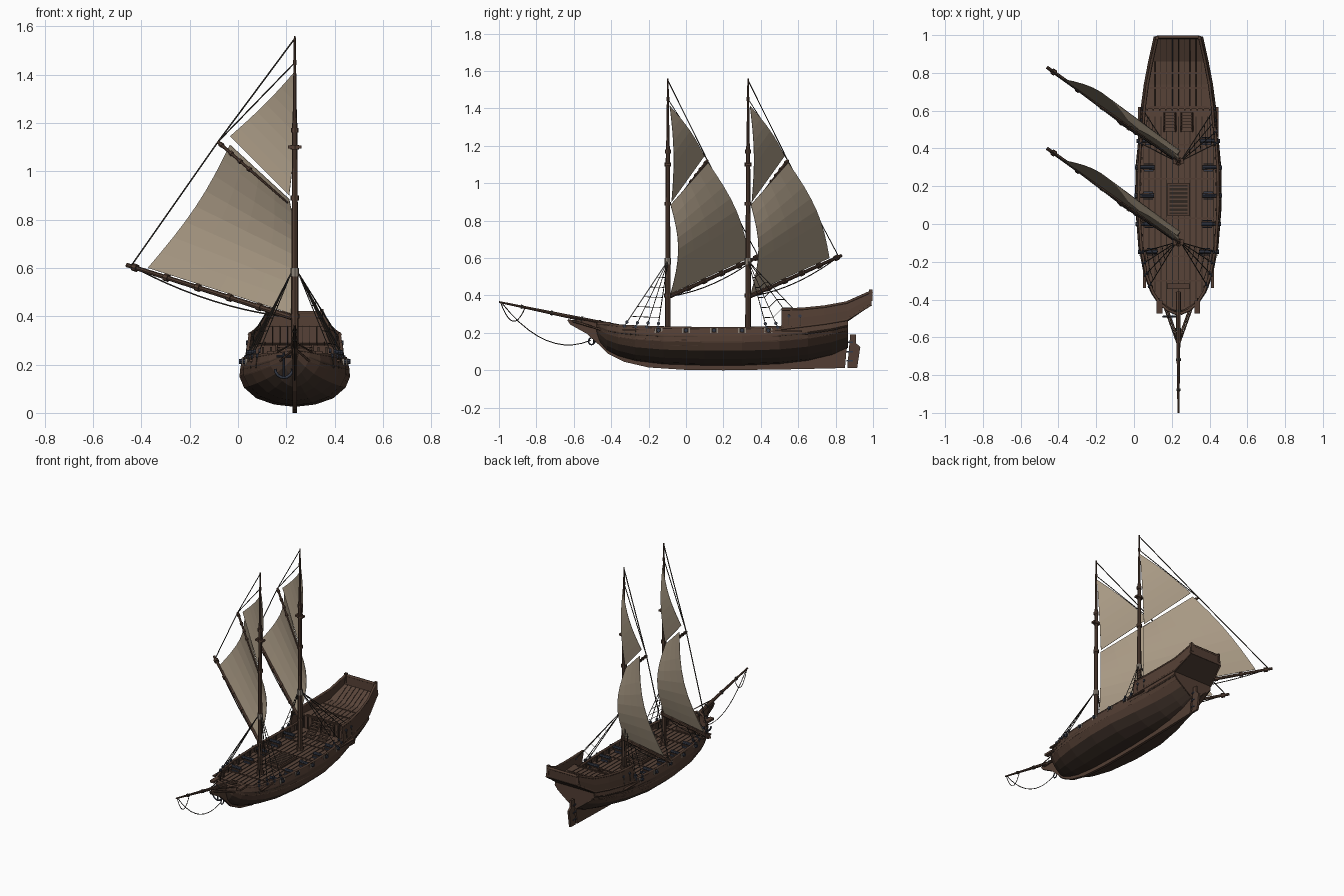
import bpy, bmesh, math
from mathutils import Vector as V

if "Cube" in bpy.data.objects:
    bpy.data.objects.remove(bpy.data.objects["Cube"])

def mat(name, r, g, b):
    m = bpy.data.materials.new(name)
    m.diffuse_color = (r, g, b, 1)
    m.use_nodes = True
    m.node_tree.nodes["Principled BSDF"].inputs["Base Color"].default_value = m.diffuse_color
    return m

WOOD = mat("brown wood", .085, .048, .033)
DARK = mat("dark hull wood", .046, .029, .021)
DECK = mat("deck wood", .098, .057, .040)
SEAM = mat("deck seams", .030, .020, .015)
SAIL = mat("sail cloth", .40, .325, .235)
ROPE = mat("rope", .045, .038, .032)
IRON = mat("blue iron", .035, .042, .062)
PALE = mat("pale fittings", .27, .23, .19)
BOWY = -0.475

def obj(name, verts, faces, m, solid=0, off=0):
    me = bpy.data.meshes.new(name)
    me.from_pydata([tuple(v) for v in verts], [], faces)
    bm = bmesh.new(); bm.from_mesh(me)
    bmesh.ops.recalc_face_normals(bm, faces=bm.faces)
    bm.to_mesh(me); bm.free()
    me.materials.append(m)
    o = bpy.data.objects.new(name, me)
    bpy.context.collection.objects.link(o)
    if solid:
        s = o.modifiers.new("thickness", 'SOLIDIFY')
        s.thickness, s.offset = solid, off
    return o

def grid(name, rows, m, solid=0, off=0):
    n = len(rows[0])
    f = [(i*n+j, i*n+j+1, i*n+n+j+1, i*n+n+j) for i in range(len(rows)-1) for j in range(n-1)]
    return obj(name, [p for r in rows for p in r], f, m, solid, off)

def box(name, c, s, m):
    v = [(c[0]+a*s[0]/2, c[1]+b*s[1]/2, c[2]+d*s[2]/2) for a in (-1, 1) for b in (-1, 1) for d in (-1, 1)]
    return obj(name, v, [(0,1,3,2), (4,6,7,5), (0,4,5,1), (2,3,7,6), (0,2,6,4), (1,5,7,3)], m)

def cyl(name, p, q, r1, r2, m, n=8):
    p, q = V(p), V(q)
    rot = (q-p).to_track_quat('Z', 'Y')
    v = [c + rot @ V((r*math.cos(6.28319*k/n), r*math.sin(6.28319*k/n), 0)) for c, r in ((p, r1), (q, r2)) for k in range(n)]
    f = [(k, (k+1) % n, n+(k+1) % n, n+k) for k in range(n)] + [tuple(range(n)), tuple(range(n, 2*n))]
    return obj(name, v, f, m)

def tube(name, pts, r, m, res=0):
    c = bpy.data.curves.new(name, 'CURVE')
    c.dimensions, c.bevel_depth, c.bevel_resolution, c.use_fill_caps = '3D', r, res, True
    s = c.splines.new('POLY'); s.points.add(len(pts)-1)
    for p, q in zip(s.points, pts):
        p.co = (*q, 1)
    c.materials.append(m)
    o = bpy.data.objects.new(name, c)
    bpy.context.collection.objects.link(o)

def sag(name, p, q, d, r=.0026, m=ROPE):
    p, q = V(p), V(q)
    tube(name, [p.lerp(q, t/10) - V((0, 0, d*4*(t/10)*(1-t/10))) for t in range(11)], r, m)

def plate(name, pts, t, m):
    n = len(pts)
    v = [(x, y, z) for x in (-t/2, t/2) for y, z in pts]
    f = [tuple(range(n)), tuple(range(n, 2*n))] + [(k, (k+1) % n, n+(k+1) % n, n+k) for k in range(n)]
    obj(name, v, f, m)

# Hull shape: y, half beam, bottom, rail height, sharpness
ST = [(BOWY,.012,.20,.262,.6), (-.455,.06,.15,.255,.6), (-.42,.105,.11,.245,.5), (-.36,.145,.08,.238,.35),
      (-.27,.18,.055,.233,.2), (-.12,.21,.037,.228,.1), (.1,.224,.03,.224,0), (.3,.222,.03,.224,0),
      (.5,.207,.038,.23,.2), (.65,.19,.055,.242,.45), (.78,.168,.085,.258,.7), (.86,.15,.12,.272,.9)]
PROF = [(0,0), (.05,.38), (.18,.7), (.4,.92), (.62,1), (.8,.985), (1,.94)]

def lerp_table(tab, x):
    x = min(max(x, tab[0][0]), tab[-1][0])
    for a, b in zip(tab, tab[1:]):
        if x <= b[0]:
            t = (x-a[0])/(b[0]-a[0])
            return [p+(q-p)*t for p, q in zip(a, b)]

def hull(y, h):
    y, w, zb, zt, v = lerp_table(ST, y)
    full = lerp_table(PROF, h)[1]
    return V((w*(full*(1-v) + v*full*min(1, h*1.15+.12)), y, zb+(zt-zb)*h))

def beam(y, z):
    _, _, zb, zt, _ = lerp_table(ST, y)
    return hull(y, min(1, max(0, (z-zb)/(zt-zb)))).x

def mir(p, s):
    return V((p[0]*s, p[1], p[2]))

YS = [s[0] for s in ST]
rows = [[mir(hull(y, h), -1) for h, _ in PROF[:0:-1]] + [hull(y, h) for h, _ in PROF] for y in YS]
o = grid("hull", rows, WOOD, .01, 0)
o.data.materials.append(DARK)
for f in o.data.polygons:                       # darker bottom planking
    y, z = f.center.y, f.center.z
    _, _, zb, zt, _ = lerp_table(ST, y)
    f.material_index = int(z < zb+(zt-zb)*.5)
obj("transom", rows[-1], [tuple(range(len(rows[-1])))], WOOD, .01)

# Wales, planks edges and rails along the hull
for s in (-1, 1):
    for h, r, m in ((.42,.004,DARK), (.52,.005,WOOD), (.64,.006,WOOD), (.76,.005,DARK), (.87,.005,WOOD), (1,.008,WOOD)):
        tube("wale", [mir(hull(y, h), s) for y in YS], r, m, 1)
    for h in (.12, .24, .33):
        tube("lower_plank_edge", [mir(hull(y, h), s) for y in YS], .003, DARK)
    for k in range(15):                         # bulwark ribs
        y = -.4 + k*.068
        box("bulwark_rib", (s*(beam(y, .21)-.012), y, .208), (.012, .014, .035), DARK)

# Main deck with seams
DZ = .188
grid("main_deck", [[(-beam(y, DZ), y, DZ), (beam(y, DZ), y, DZ)] for y in YS[1:]], DECK)
for k in range(-6, 7):
    x = k*.031
    ok = [j*.01 for j in range(-44, 58) if beam(j*.01, DZ) > abs(x)+.012]
    box("deck_seam", (x, (ok[0]+ok[-1])/2, DZ+.001), (.005, ok[-1]-ok[0], .003), SEAM)
for y in (-.3, -.17, .03, .24, .42):
    box("deck_beam", (0, y, DZ+.002), (beam(y, DZ)*1.9, .008, .004), WOOD)

# Cargo hatch with grating
box("hatch_coaming", (0, .13, .195), (.115, .175, .018), WOOD)
box("hatch_well", (0, .13, .2045), (.095, .155, .003), SEAM)
for k in range(7):
    box("hatch_bar", (0, .065+k*.0217, .206), (.095, .008, .004), DECK)

# Keel, stem with beakhead, rudder
plate("keel_and_stem", [(-.635,.268), (-.56,.268), (-.44,.245), (-.42,.12), (-.3,.07), (-.1,.045), (.5,.045), (.75,.09), (.84,.16),
      (.865,.19), (.85,.012), (.6,.006), (.2,0), (0,.002), (-.2,.015), (-.33,.045), (-.42,.09), (-.47,.14), (-.53,.195), (-.62,.245)], .018, WOOD)
plate("rudder", [(.862,.012), (.915,.012), (.932,.125), (.908,.145), (.908,.19), (.878,.19)], .014, WOOD)
for z in (.05, .1, .15):
    box("rudder_hinge", (0, .875, z), (.02, .035, .008), IRON)

# Raised stern: bulwarks, deck, transom, counter: y, half width, bottom, top, deck
SN = [(.51,.193,.222,.325,.27), (.62,.186,.235,.328,.272), (.74,.17,.25,.34,.276), (.86,.147,.27,.362,.29), (.99,.118,.352,.42,.36)]
for s in (-1, 1):
    grid("stern_bulwark", [[(s*(w+.005), y, a), (s*w, y, (a+b)/2), (s*(w-.008), y, b)] for y, w, a, b, d in SN], WOOD, .012)
    for t, r in ((0, .007), (.33, .004), (.66, .004), (1, .008)):
        tube("stern_rail", [(s*(w+.006-.012*t), y, a+(b-a)*t) for y, w, a, b, d in SN], r, WOOD if t in (0, 1) else DARK, 1)
    box("stern_post", (s*.112, .987, .40), (.016, .018, .062), WOOD)
    for k in range(6):                          # stern stairs
        box("stair_tread", (s*.045, .5+k*.016, .197+k*.014), (.055, .018, .007), DECK)
    for a in (-.03, .03):
        plate_x = s*.045+a
        tube("stair_side", [(plate_x, .49, .19), (plate_x, .59, .28)], .005, WOOD)
grid("stern_deck", [[(-w, y, d), (w, y, d)] for y, w, a, b, d in SN[1:]], DECK, .006)
for k in range(-4, 5):
    x = k*.031
    tube("stern_deck_seam", [(x, y, d+.004) for y, w, a, b, d in SN[1:] if w > abs(x)+.01], .002, SEAM)
for y, d in ((.62,.276), (.72,.279), (.8,.286)):
    box("stern_deck_beam", (0, y, d), (.3, .01, .008), WOOD)
box("cabin_front", (0, .615, .232), (.365, .012, .085), WOOD)
for k in range(-5, 6):
    box("cabin_pillar", (k*.033, .606, .232), (.008, .01, .08), DARK)
grid("stern_wall", [[(-.118, .985, .352), (.118, .985, .352)], [(-.11, .99, .415), (.11, .99, .415)]], WOOD, .012)
tube("stern_top_rail", [(-.112, .99, .415), (.112, .99, .415)], .009, WOOD, 1)
grid("stern_counter", [[(-.147, .86, .262), (.147, .86, .262)], [(-.118, .99, .352), (.118, .99, .352)]], DARK, .008)

# Cannons and gun ports
for y in (-.147, 0, .15, .30, .44):
    for s in (-1, 1):
        w = beam(y, .21)
        cyl("cannon", (s*(w-.085), y, .213), (s*(w+.014), y, .213), .011, .008, IRON)
        cyl("cannon_muzzle", (s*(w+.008), y, .213), (s*(w+.018), y, .213), .011, .011, IRON)
        box("cannon_carriage", (s*(w-.055), y, .198), (.06, .026, .016), WOOD)
        for d in (-.018, .018):
            box("cannon_wheel", (s*(w-.055), y+d, .194), (.05, .006, .012), IRON)
            box("port_frame", (s*(w+.003), y+d, .212), (.012, .008, .028), PALE)
        box("gun_port", (s*(w+.002), y, .212), (.011, .03, .028), SEAM)

# Bowsprit, stays and anchor
cyl("bowsprit", (0, -.36, .232), (0, -1, .365), .014, .005, WOOD)
for t in (.15, .3, .55, .8):
    p = V((0, -.36, .232)).lerp(V((0, -1, .365)), t)
    cyl("bowsprit_band", p, p+V((0, -.012, .0025)), .017-.008*t, .017-.008*t, ROPE)
sag("bob_stay", (0, -.985, .36), (0, -.51, .16), .10)
sag("bow_loop", (0, -.99, .36), (0, -.86, .335), .085)
for s in (-1, 1):
    tube("bow_side_stay", [(s*.075, -.44, .25), (0, -.65, .292)], .004, WOOD)
    tube("beak_rail", [(s*.06, -.45, .215), (s*.02, -.56, .25), (0, -.63, .268)], .006, WOOD)
    box("cathead", (s*.1, -.44, .25), (.03, .07, .014), WOOD)
tube("stem_ring", [(0, -.505+.016*math.cos(a*.5236), .155+.018*math.sin(a*.5236)) for a in range(13)], .004, IRON)
cyl("anchor_shank", (-.045, -.49, .25), (-.045, -.49, .145), .005, .005, IRON)
cyl("anchor_stock", (-.075, -.49, .235), (-.015, -.49, .235), .005, .005, IRON)
tube("anchor_arms", [(-.045+.036*math.cos(a), -.49, .182+.036*math.sin(a)) for a in [math.pi*(1+k/8) for k in range(9)]], .006, IRON)
box("windlass_base", (0, -.33, .2), (.12, .03, .03), WOOD)

# Masts with sails and rigging
def sail(name, a, b, c, d, bulge, nu=4, nv=8):
    n = V((.576, .817, 0))
    rows = []
    for j in range(nv+1):
        t = j/nv
        l, r = V(a).lerp(V(d), t), V(b).lerp(V(c), t)
        rows.append([l.lerp(r, i/nu) + n*(bulge*math.sin(math.pi*t) + .012) for i in range(nu+1)])
    grid(name, rows, SAIL, .002)

for my, ys in ((-.097, (-.33, -.27, -.21, -.15)), (.332, (.43, .49, .55, .61))):
    P = lambda x, y, z: V((x, my+y, z))
    cyl("lower_mast", P(0,0,.18), P(0,0,.6), .0155, .0145, WOOD)
    cyl("upper_mast", P(0,0,.6), P(0,0,1.2), .0135, .011, WOOD)
    cyl("top_mast", P(0,0,1.2), P(0,0,1.56), .009, .004, WOOD)
    cyl("mast_band", P(0,0,.565), P(0,0,.6), .018, .018, PALE)
    for z, r in ((.2,.024), (.4,.02), (.89,.018), (1.17,.016), (1.10,.018), (1.45,.008)):
        cyl("mast_collar", P(0,0,z-.01), P(0,0,z+.01), r, r, WOOD)
    box("crosstree", P(0,0,1.10), (.056, .03, .012), WOOD)
    foot, tip = P(-.01, .01, .395), P(-.695, .497, .612)
    cyl("boom", foot, tip, .012, .009, WOOD)
    for t in (.2, .38, .57, .76, .95):
        p = foot.lerp(tip, t); e = (tip-foot)*.012
        cyl("boom_band", p-e, p+e, .016, .016, WOOD)
    g0, g1 = P(-.03, .02, .87), P(-.318, .212, 1.122)
    cyl("gaff", g0, g1, .004, .008, WOOD)
    for t in (.55, .68, .81, .95):
        p = g0.lerp(g1, t); e = (g1-g0)*.014
        cyl("gaff_band", p-e, p+e, .011, .011, WOOD)
    sail("main_sail", P(-.02, .005, .41), P(-.615, .425, .60), P(-.275, .205, 1.11), P(-.03, .005, .885), .05)
    sail("top_sail", P(-.03, .01, .9), P(-.275, .185, 1.145), P(-.005, 0, 1.415), P(-.005, 0, 1.415), .02)
    tube("peak_stay", [P(0,0,1.55), g1], .0035, ROPE)
    tube("peak_halyard", [P(0,0,1.45), g1], .003, ROPE)
    tube("boom_lift", [g1, tip+V((.02, -.015, 0))], .0035, ROPE)
    sag("boom_sheet", tip+V((.03, -.02, -.01)), foot, .035, .003)
    for s in (-1, 1):                           # shrouds and ratlines
        top = P(s*.012, 0, .585)
        ends = []
        for y in ys:
            z = lerp_table(ST, y)[3] if y < .5 else .29
            w = beam(y, .23) + .006
            e = V((s*w, y, z)); ends.append(e)
            tube("shroud", [top, e, (s*(w+.006), y, z-.05)], .0025, ROPE)
            for d in (.06, .0):
                p = e.lerp(top, d)
                cyl("deadeye", p-V((.005, 0, 0)), p+V((.005, 0, 0)), .009, .009, IRON)
        for t in (.15, .3, .45, .6, .75):
            tube("ratline", [e.lerp(top, t) for e in ends], .0018, ROPE)
        box("channel", (s*(ends[1].x*s+.004), (ys[0]+ys[-1])/2, ends[0].z-.02), (.016, .2, .008), WOOD)

# Centre line of the ship sits to one side of the origin
for o in bpy.data.objects:
    o.location.x += .235
